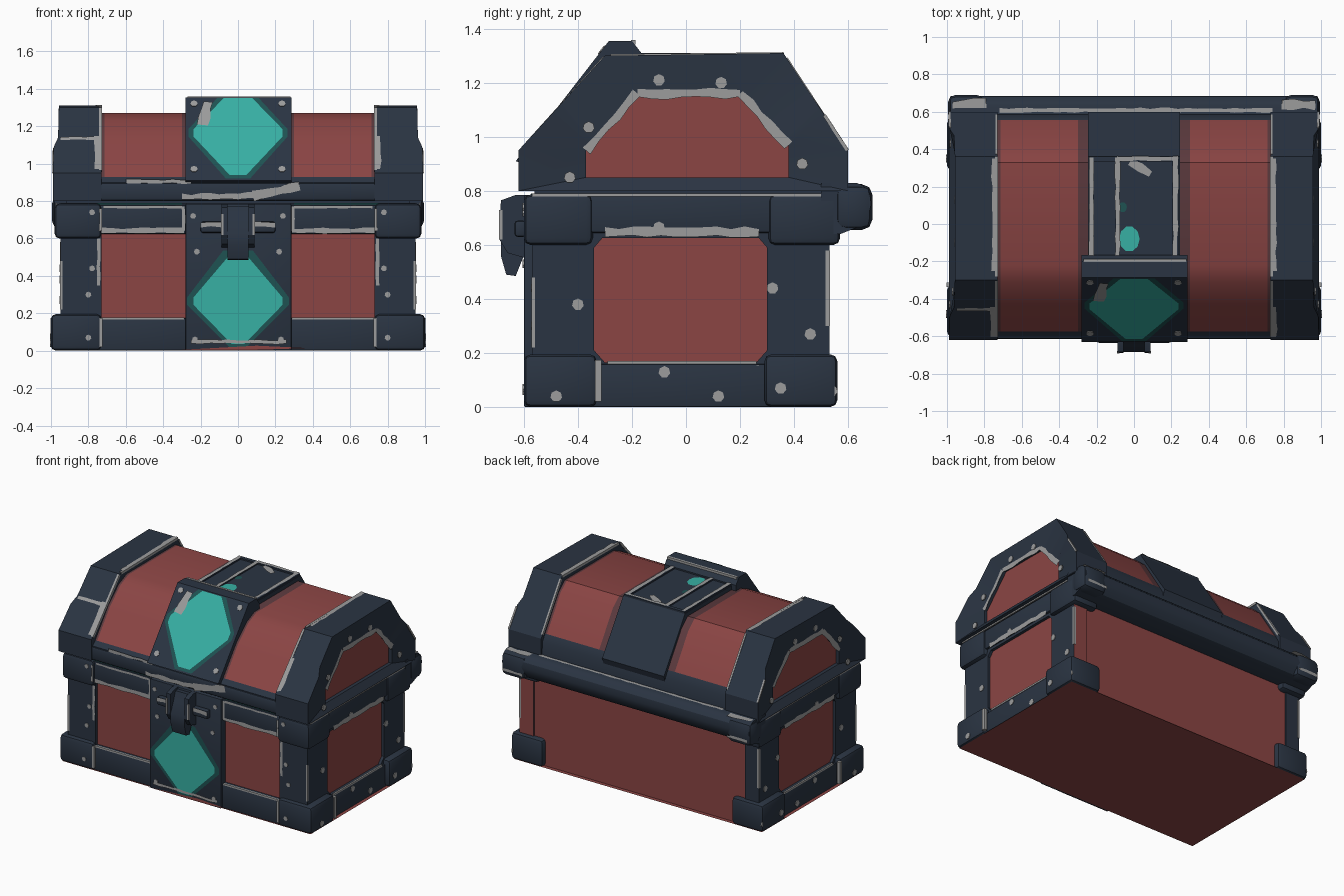
import bpy, bmesh, math, random
from mathutils import Vector, Matrix

if "Cube" in bpy.data.objects:
    bpy.data.objects.remove(bpy.data.objects["Cube"])

random.seed(4)

def material(name, r, g, b):
    lin = [((c / 255 + 0.055) / 1.055) ** 2.4 for c in (r, g, b)]
    m = bpy.data.materials.new(name)
    m.diffuse_color = (*lin, 1)
    m.use_nodes = True
    m.node_tree.nodes["Principled BSDF"].inputs["Base Color"].default_value = m.diffuse_color
    return m

IRON = material("dark blue iron", 42, 52, 66)
RED = material("dull red wood", 139, 69, 68)
STAIN = material("stained red wood", 92, 58, 62)
TEAL = material("teal gem paint", 55, 176, 164)
HALO = material("dark teal border", 30, 82, 82)
WEAR = material("pale grey wear", 156, 156, 156)

def finish(name, bm, mats, rule=None):
    bmesh.ops.recalc_face_normals(bm, faces=bm.faces)
    for f in bm.faces:
        f.material_index = rule(f) if rule else 0
    me = bpy.data.meshes.new(name)
    bm.to_mesh(me)
    bm.free()
    for m in mats:
        me.materials.append(m)
    bpy.context.collection.objects.link(bpy.data.objects.new(name, me))

def box(name, lo, hi, mat=IRON, bevel=0.0):
    """Box from low corner to high corner with optional rounding."""
    bm = bmesh.new()
    lo, hi = Vector(lo), Vector(hi)
    size = [abs(c) for c in hi - lo]
    bmesh.ops.create_cube(bm, size=1, matrix=Matrix.Translation((lo + hi) / 2) @ Matrix.Diagonal((*size, 1)))
    if bevel:
        bmesh.ops.bevel(bm, geom=bm.edges[:], offset=bevel, segments=2, affect='EDGES', profile=0.5)
    finish(name, bm, [mat])

def skin(bm, p, q):
    for i in range(len(p)):
        j = (i + 1) % len(p)
        bm.faces.new((p[i], p[j], q[j], q[i]))

def prism(name, profile, x0, x1, mats=(IRON,), rule=None):
    """Extrude a (y, z) profile along x."""
    bm = bmesh.new()
    a, b = ([bm.verts.new((x, y, z)) for y, z in profile] for x in (x0, x1))
    skin(bm, a, b)
    bm.faces.new(a)
    bm.faces.new(b)
    finish(name, bm, mats, rule)

def end_cap(name, outer, inner, s, x_in, x_out, x_rim, x_panel, red_back=False):
    """Solid end wall with a framed, sunken red panel."""
    bm = bmesh.new()
    n = len(outer)
    rings = [[bm.verts.new((s * x, y, z)) for x, (y, z) in zip(xs, pts)] for xs, pts in
             (([x_in] * n, outer), (x_out, outer), ([x_rim] * n, inner), ([x_panel] * n, inner))]
    for p, q in zip(rings, rings[1:]):
        skin(bm, p, q)
    bm.faces.new(rings[0])
    panel = bm.faces.new(rings[3])
    finish(name, bm, [IRON, RED], lambda f: int(f == panel or (red_back and f.normal.y > .5
                                                               and f.calc_center_median().y > .4)))

def plate(name, points, mat):
    """Flat painted polygon."""
    bm = bmesh.new()
    bm.faces.new([bm.verts.new(p) for p in points])
    finish(name, bm, [mat])

# --- Base body and floor
box("base_body", (-.93, -.55, .002), (.93, .52, .77), RED)
plate("floor", [(-.985, .545, 0), (.985, .545, 0), (.985, -.585, 0), (-.985, -.585, 0)], RED)
box("base_rim", (-.95, -.57, .765), (.95, .58, .79))
box("lid_seat", (-.92, -.56, .78), (.92, .57, .85))

base_outer = [(-.57, .17), (-.57, .62), (-.34, .78), (.3, .78), (.53, .62), (.53, .17), (.3, .01), (-.34, .01)]
base_inner = [(-.34, .21), (-.34, .59), (-.31, .625), (.27, .625), (.3, .59), (.3, .21), (.26, .165), (-.30, .165)]
lid_outer = [(-.62, .8), (-.62, .95), (-.492, 1.09), (-.446, 1.14), (-.30, 1.3), (.36, 1.31), (.473, 1.14),
             (.507, 1.09), (.6, .95), (.6, .8)]
lid_inner = [(-.37, .85), (-.37, .95), (-.351, .971), (-.332, .992), (-.18, 1.16), (.2, 1.16), (.344, 1.008),
             (.362, .989), (.38, .97), (.38, .85)]
lid_x = [.99, .99, .985, .962, .958, .958, .962, .985, .99, .99]

for s, side in ((1, "right"), (-1, "left")):
    end_cap(f"base_end_{side}", base_outer, base_inner, s, .84, [.95] * 8, .95, .93, s > 0)
    end_cap(f"lid_end_{side}", lid_outer, lid_inner, s, .73, lid_x, .955, .93)
    # Corner feet, posts, upper corner blocks and bands
    box(f"front_foot_{side}", (s * .73, -.6, .001), (s, -.33, .195), IRON, .025)
    box(f"back_foot_{side}", (s * .75, .29, .001), (s, .56, .195), IRON, .025)
    box(f"front_post_{side}", (s * .73, -.57, .1), (s * .945, -.4, .7))
    box(f"front_corner_block_{side}", (s * .73, -.6, .6), (s * .98, -.345, .787), IRON, .025)
    box(f"back_corner_block_{side}", (s * .78, .305, .6), (s * .98, .57, .787), IRON, .025)
    box(f"side_top_band_{side}", (s * .9, -.45, .645), (s * .965, .45, .785), IRON, .01)
    box(f"side_bottom_band_{side}", (s * .9, -.4, .001), (s * .965, .4, .16), IRON, .006)
    box(f"front_top_band_{side}", (s * .25, -.58, .625), (s * .76, -.5, .78), IRON, .01)
    box(f"front_bottom_band_{side}", (s * .25, -.58, .001), (s * .76, -.5, .175), IRON, .006)
    box(f"rim_line_{side}", (s * .3, -.574, .781), (s * .76, -.56, .79), HALO)
    box(f"rail_knuckle_{side}", (s * .80, .55, .655), (s * .995, .69, .825), IRON, .04)

# --- Rounded hinge rail along the back
prism("hinge_rail", [(.5, .64), (.57, .64), (.645, .67), (.675, .71), (.685, .75), (.68, .79), (.655, .82),
                     (.63, .83), (.5, .83)], -.98, .98)

# --- Lid barrel: red slopes with stained margins above an iron lower band
lid_profile = [(-.6, .80), (-.605, .90), (-.575, .93), (-.43, 1.12), (-.31, 1.23), (-.22, 1.27), (.33, 1.27),
               (.40, 1.21), (.555, .97), (.585, .92), (.59, .8)]
cuts = [-.76, -.715, -.30, -.265, .265, .30, .715, .76]
for i, (x0, x1) in enumerate(zip(cuts, cuts[1:])):
    prism("lid_barrel", lid_profile, x0, x1, (IRON, RED if i in (1, 5) else STAIN),
          lambda f: int(f.calc_center_median().z > .95 and abs(f.normal.x) < .5))
box("lid_front_lip", (-.76, -.615, .80), (.76, -.5, .90), IRON, .02)

# --- Centre strap over the lid: raised front plate, top plate and back strap
prism("lid_front_strap", [(-.63, .91), (-.285, 1.355), (-.2, 1.355), (-.165, 1.31), (-.165, 1.2),
                          (-.55, .88)], -.28, .285)
prism("lid_top_strap", [(-.2, 1.3), (.36, 1.3), (.60, .94), (.58, .88), (.3, 1.2), (-.2, 1.2)], -.245, .245)
for x0, x1 in ((-.24, -.215), (.205, .24), (-.1, -.08)):
    box("top_handle_rail", (x0, -.18, 1.28), (x1, .36, 1.31))
box("top_handle_end", (-.24, .335, 1.28), (.24, .362, 1.31))

# --- Front strap and latch: two prongs holding a hanging tongue
box("front_strap", (-.28, -.6, .001), (.285, -.5, .785), IRON, .006)
prism("latch_tongue", [(-.59, .77), (-.63, .77), (-.655, .70), (-.685, .63), (-.685, .56), (-.665, .49),
                       (-.63, .485), (-.6, .56)], -.055, .055)
for s in (1, -1):
    prism("latch_prong", [(-.59, .785), (-.63, .785), (-.685, .765), (-.69, .62), (-.66, .57), (-.59, .55)],
          s * .055, s * .088)
    box("latch_arm", (s * .07, -.635, .63), (s * .2, -.59, .69), IRON, .012)
plate("base_red_sliver", [(-.3, -.603, .005), (.1, -.603, .005), (.38, -.603, .014), (.1, -.603, .027)], RED)

# --- Painted diamonds with dark borders
def diamond(name, cz, hw, lower, upper, tip, place, mat):
    pts = [(-hw, cz + .02), (-tip, upper), (tip, upper), (hw, cz + .02), (hw, cz - .02),
           (tip * .6, lower), (-tip * .6, lower), (-hw, cz - .02)]
    plate(name, [place(x, z) for x, z in pts], mat)

def on_front(off):
    return lambda x, z: (x, -.6 - off, z)

def on_slope(off):
    return lambda x, z: (x, -.63 + (z - .91) * .345 / .445 - off, z)

diamond("base_diamond_border", .265, .272, .02, .535, .08, on_front(.003), HALO)
diamond("base_diamond", .265, .238, .035, .50, .055, on_front(.006), TEAL)
diamond("lid_diamond_border", 1.165, .265, .922, 1.352, .11, on_slope(.004), HALO)
diamond("lid_diamond", 1.165, .238, .94, 1.352, .075, on_slope(.008), TEAL)
for x, y, r in ((-.025, -.08, .055), (-.06, .09, .022)):
    plate("top_teal_spot", [(x + r * math.cos(a * math.pi / 5), y + 1.25 * r * math.sin(a * math.pi / 5), 1.304)
                            for a in range(10)], TEAL if r > .03 else HALO)

# --- Worn paint: ragged flat ribbons, slim edge bars and round chips
wear = bmesh.new()

def ribbon(a, b, normal, w=.02, lift=.004):
    a, b, n = Vector(a), Vector(b), Vector(normal).normalized()
    across = (b - a).cross(n).normalized()
    parts = max(2, int((b - a).length / .05))
    rows = []
    for i in range(parts + 1):
        c = a.lerp(b, i / parts) + n * lift
        rows.append([wear.verts.new(c + k * across * w * random.uniform(.35, .75)) for k in (1, -1)])
    for p, q in zip(rows, rows[1:]):
        wear.faces.new((p[0], p[1], q[1], q[0]))

def edge(a, b, w=.013):
    a, b = Vector(a), Vector(b)
    rot = (b - a).to_track_quat('Z', 'Y').to_matrix().to_4x4()
    bmesh.ops.create_cube(wear, size=1, matrix=Matrix.Translation((a + b) / 2) @ rot
                          @ Matrix.Diagonal((w, w, (b - a).length, 1)))

def chip(pos, normal, r=.018):
    rot = Vector(normal).to_track_quat('Z', 'Y').to_matrix().to_4x4()
    bmesh.ops.create_cone(wear, cap_ends=True, segments=7, radius1=r, radius2=r, depth=.008,
                          matrix=Matrix.Translation(pos) @ rot)

FRONT, UP, SLOPE = (0, -1, 0), (0, 0, 1), (0, -.74, .67)
for s in (1, -1):
    # Front frame edges
    ribbon((s * .29, -.58, .642), (s * .73, -.58, .642), FRONT, .024)
    edge((s * .29, -.577, .172), (s * .73, -.577, .172), .012)
    ribbon((s * .745, -.57, .35), (s * .745, -.57, .6), FRONT, .016)
    ribbon((s * .292, -.58, .64), (s * .292, -.58, .77), FRONT, .016)
    edge((s * .733, -.59, .02), (s * .733, -.59, .175), .016)
    ribbon((s * .3, -.58, .768), (s * .72, -.58, .768), FRONT, .012)
    ribbon((s * .735, -.6, .64), (s * .735, -.6, .76), FRONT, .014)
    edge((s * .085, -.686, .62), (s * .085, -.686, .73))
    ribbon((s * .09, -.635, .675), (s * .2, -.635, .675), FRONT, .024)
    # Lid arch edges
    edge((s * .735, -.60, .96), (s * .735, -.30, 1.293), .016)
    ribbon((s * .75, -.60, .97), (s * .75, -.44, 1.145), SLOPE, .026)
    edge((s * .735, -.28, 1.298), (s * .735, .36, 1.305), .016)
    ribbon((s * .748, -.25, 1.301), (s * .748, .35, 1.31), UP, .022)
    edge((s * .735, .37, 1.29), (s * .735, .58, .97), .013)
    edge((s * .984, .512, 1.08), (s * .987, .597, .95), .012)
    for i, j in ((1, 4), (4, 5), (5, 8)):
        ribbon((s * .956, *lid_inner[i]), (s * .956, *lid_inner[j]), (s, 0, 0), .03)
    # Base end edges
    ribbon((s * .965, -.3, .648), (s * .965, .27, .648), (s, 0, 0), .028)
    edge((s * .96, -.29, .165), (s * .96, .26, .165), .012)
    edge((s * .99, -.325, .02), (s * .99, -.325, .175), .024)
    edge((s * .96, .265, .02), (s * .96, .265, .155), .01)
    edge((s * .945, -.565, .22), (s * .945, -.565, .48))
    edge((s * .945, .525, .3), (s * .945, .525, .58), .016)
    edge((s * .972, -.57, .785), (s * .972, .57, .785), .01)
    for y, z, x in ((-.43, .85, .984), (-.36, 1.035, .97), (-.1, 1.21, .956), (.13, 1.2, .956), (.43, .9, .982),
                    (-.4, .38, .95), (.32, .44, .95), (.46, .27, .95), (-.48, .04, 1.0), (.35, .07, 1.0),
                    (.54, .06, .99), (.12, .04, .965), (-.08, .13, .965), (.165, .825, .92), (-.1, .665, .965)):
        chip((s * x, y, z), (s, 0, 0), .022)
    for x, z, y in ((.8, .07, -.6), (.8, .30, -.57), (.78, .44, -.57), (.78, .74, -.6), (.24, .72, -.6),
                    (.22, .53, -.6), (.23, .06, -.6)):
        chip((s * x, y, z), FRONT, .016)
    for z in (1.32, .97):
        chip(on_slope(0)(s * .235, z), (0, -.79, .61), .02)
    # Worn rail knuckles
    ribbon((s * .79, .645, .826), (s * .97, .635, .826), UP, .045, .006)
    ribbon((s * .81, .69, .70), (s * .97, .69, .70), (0, 1, 0), .018)

# Worn strap top, handle, lip and rail
edge((-.27, -.195, 1.35), (.28, -.195, 1.35), .016)
for x in (-.228, .222, -.088):
    ribbon((x, -.17, 1.31), (x, .355, 1.31), UP, .022)
ribbon((-.09, .35, 1.31), (.235, .35, 1.31), UP, .022, .005)
ribbon((-.02, .335, 1.304), (.09, .27, 1.304), UP, .035)
ribbon((-.75, -.455, 1.13), (-.95, -.455, 1.13), SLOPE, .022, .006)
ribbon(on_slope(0)(-.185, 1.2), on_slope(0)(-.165, 1.325), (0, -.79, .61), .05, .011)
ribbon((-.6, -.605, .905), (-.25, -.605, .905), FRONT, .018, .006)
ribbon((.08, -.615, .825), (.33, -.615, .875), FRONT, .045)
ribbon((-.3, -.615, .82), (.1, -.615, .83), FRONT, .028)
ribbon((-.25, -.6, .047), (.26, -.6, .047), FRONT, .018, .009)
ribbon((-.72, .608, .83), (.74, .608, .83), UP, .02)
finish("edge_wear", wear, [WEAR])

# --- Smooth rounded edges, keep hard ones
bpy.ops.object.select_all(action='SELECT')
bpy.context.view_layer.objects.active = bpy.data.objects["lid_barrel"]
bpy.ops.object.shade_smooth_by_angle(angle=math.radians(30))
